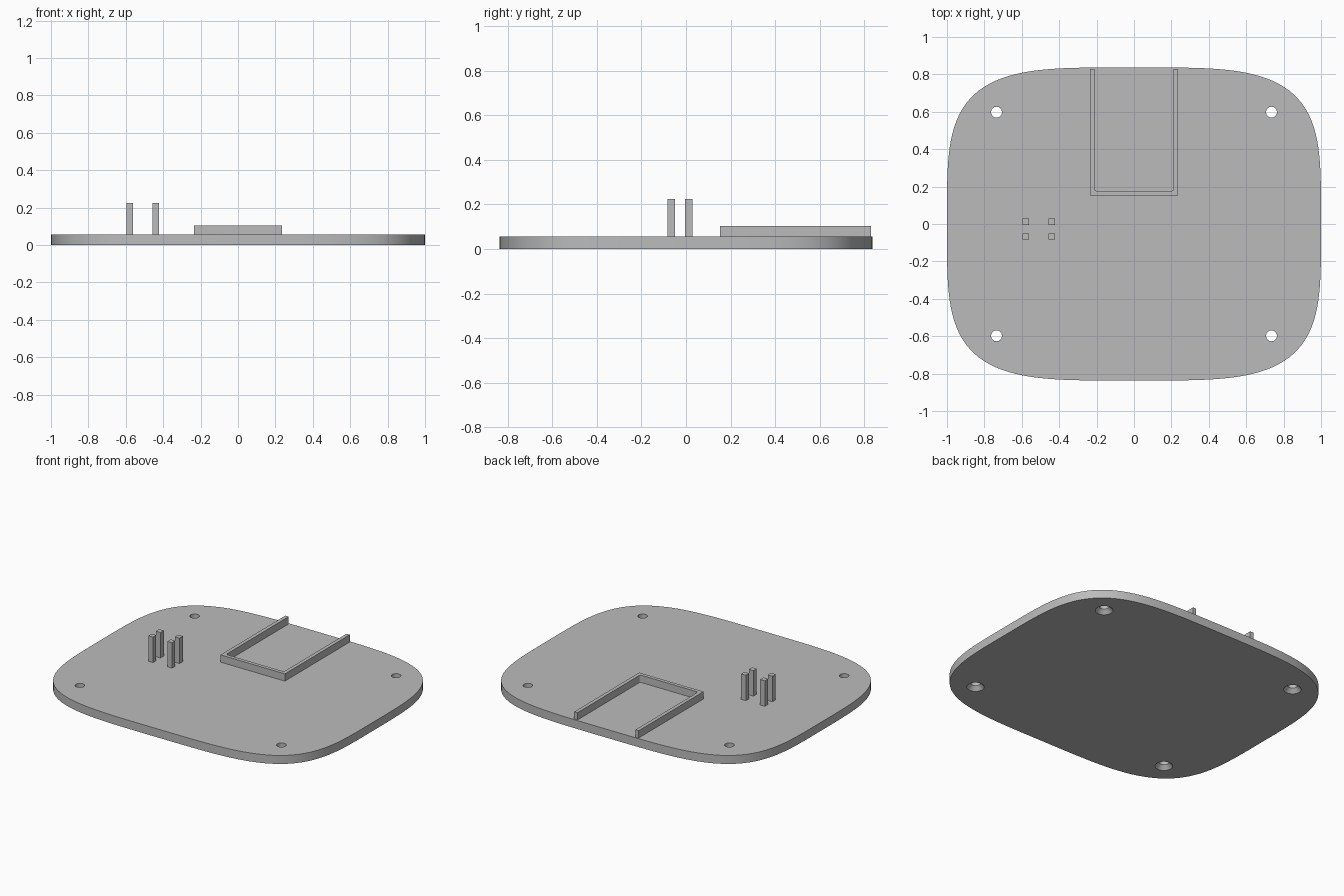
import bpy
import bmesh
from math import cos, sin, pi, copysign

cube = bpy.data.objects.get("Cube")
if cube:
    bpy.data.objects.remove(cube, do_unlink=True)

# Material
grey = bpy.data.materials.new("matte grey")
grey.use_nodes = True
tone = (0.5, 0.5, 0.5, 1)
grey.diffuse_color = tone
grey.node_tree.nodes["Principled BSDF"].inputs["Base Color"].default_value = tone

THICK = 0.056
HALF_X, HALF_Y = 1.0, 0.837


def make_object(name, bm):
    bmesh.ops.recalc_face_normals(bm, faces=bm.faces)
    mesh = bpy.data.meshes.new(name)
    bm.to_mesh(mesh)
    bm.free()
    mesh.materials.append(grey)
    obj = bpy.data.objects.new(name, mesh)
    bpy.context.collection.objects.link(obj)
    return obj


def extrude_outline(name, points, z0, z1):
    bm = bmesh.new()
    face = bm.faces.new([bm.verts.new((x, y, z0)) for x, y in points])
    out = bmesh.ops.extrude_face_region(bm, geom=[face])
    verts = [v for v in out["geom"] if isinstance(v, bmesh.types.BMVert)]
    bmesh.ops.translate(bm, verts=verts, vec=(0, 0, z1 - z0))
    return make_object(name, bm)


def revolve_cutter(name, x, y, profile, sides=32):
    # Closed solid from stacked rings of (radius, height)
    bm = bmesh.new()
    rings = [[bm.verts.new((x + r * cos(2 * pi * i / sides), y + r * sin(2 * pi * i / sides), z))
              for i in range(sides)] for r, z in profile]
    for low, high in zip(rings, rings[1:]):
        for i in range(sides):
            j = (i + 1) % sides
            bm.faces.new((low[i], low[j], high[j], high[i]))
    bm.faces.new(rings[0])
    bm.faces.new(rings[-1])
    return make_object(name, bm)


# Base plate: rounded superellipse outline
def squircle(t):
    c, s = cos(t), sin(t)
    return (HALF_X * copysign(abs(c) ** 0.5, c), HALF_Y * copysign(abs(s) ** 0.5, s))


STEPS = 160
plate = extrude_outline("base_plate", [squircle(2 * pi * (i + 0.5) / STEPS) for i in range(STEPS)], 0, THICK)

# Four countersunk screw holes
for sx in (-1, 1):
    for sy in (-1, 1):
        cutter = revolve_cutter("screw_hole_cutter", sx * 0.735, sy * 0.598,
                                [(0.053, -0.02), (0.053, 0.0), (0.029, 0.026), (0.029, 0.1)])
        cutter.hide_render = True
        mod = plate.modifiers.new("screw_hole", "BOOLEAN")
        mod.operation = "DIFFERENCE"
        mod.solver = "EXACT"
        mod.object = cutter
        bpy.context.view_layer.objects.active = plate
        bpy.ops.object.modifier_apply(modifier=mod.name)
        bpy.data.objects.remove(cutter, do_unlink=True)

# Three-sided retaining frame, open at the back, with rounded inner corners
OUT, INN, FRONT, INNER_FRONT, BACK, FILLET = 0.235, 0.211, 0.153, 0.177, 0.829, 0.012
corner = [(INN - FILLET + FILLET * cos(a * pi / 12), INNER_FRONT + FILLET - FILLET * sin(a * pi / 12))
          for a in range(7)]
right_half = [(OUT, FRONT), (OUT, BACK), (INN, BACK)] + corner
left_half = [(-x, y) for x, y in reversed(right_half)]
frame = extrude_outline("retaining_frame", right_half + left_half, THICK, 0.104)

# Four square mounting posts
HALF_POST = 0.017
for x in (-0.579, -0.44):
    for y in (-0.067, 0.012):
        square = [(x + a * HALF_POST, y + b * HALF_POST) for a, b in ((-1, -1), (1, -1), (1, 1), (-1, 1))]
        extrude_outline("mounting_post", square, THICK, 0.224)

# Smooth the curved walls, keep hard edges crisp
bpy.ops.object.select_all(action="DESELECT")
for obj in (plate, frame):
    obj.select_set(True)
bpy.context.view_layer.objects.active = plate
bpy.ops.object.shade_smooth_by_angle(angle=pi / 6)
